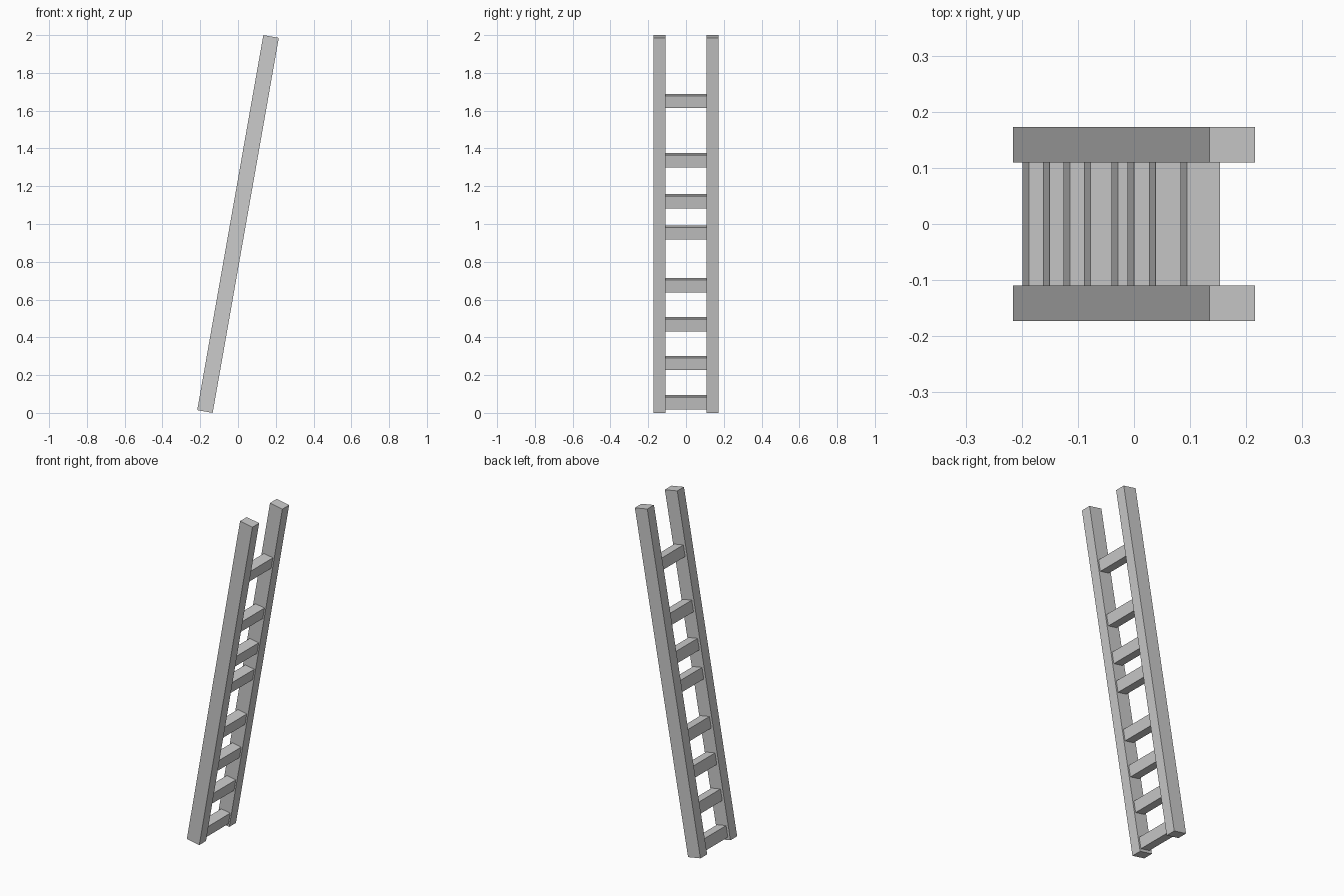
import bpy, math

if "Cube" in bpy.data.objects:
    bpy.data.objects.remove(bpy.data.objects["Cube"])

TILT = math.radians(10)


def box(name, loc, size):
    bpy.ops.mesh.primitive_cube_add(size=1, location=loc, rotation=(0, TILT, 0))
    ob = bpy.context.object
    ob.name = name
    ob.scale = size
    bpy.ops.object.transform_apply(location=False, rotation=False, scale=True)
    return ob


# two leaning side rails
for side, y in (("left", 0.141), ("right", -0.141)):
    box(f"rail_{side}", (0, y, 1), (0.083, 0.063, 2.016))

# unevenly spaced rungs following the lean
rung_heights = [0.056, 0.264, 0.469, 0.676, 0.955, 1.12, 1.337, 1.651]
for i, z in enumerate(rung_heights):
    x = (z - 1) * math.tan(TILT) + 0.003
    box(f"rung_{i + 1}", (x, 0, z), (0.06, 0.222, 0.067))
